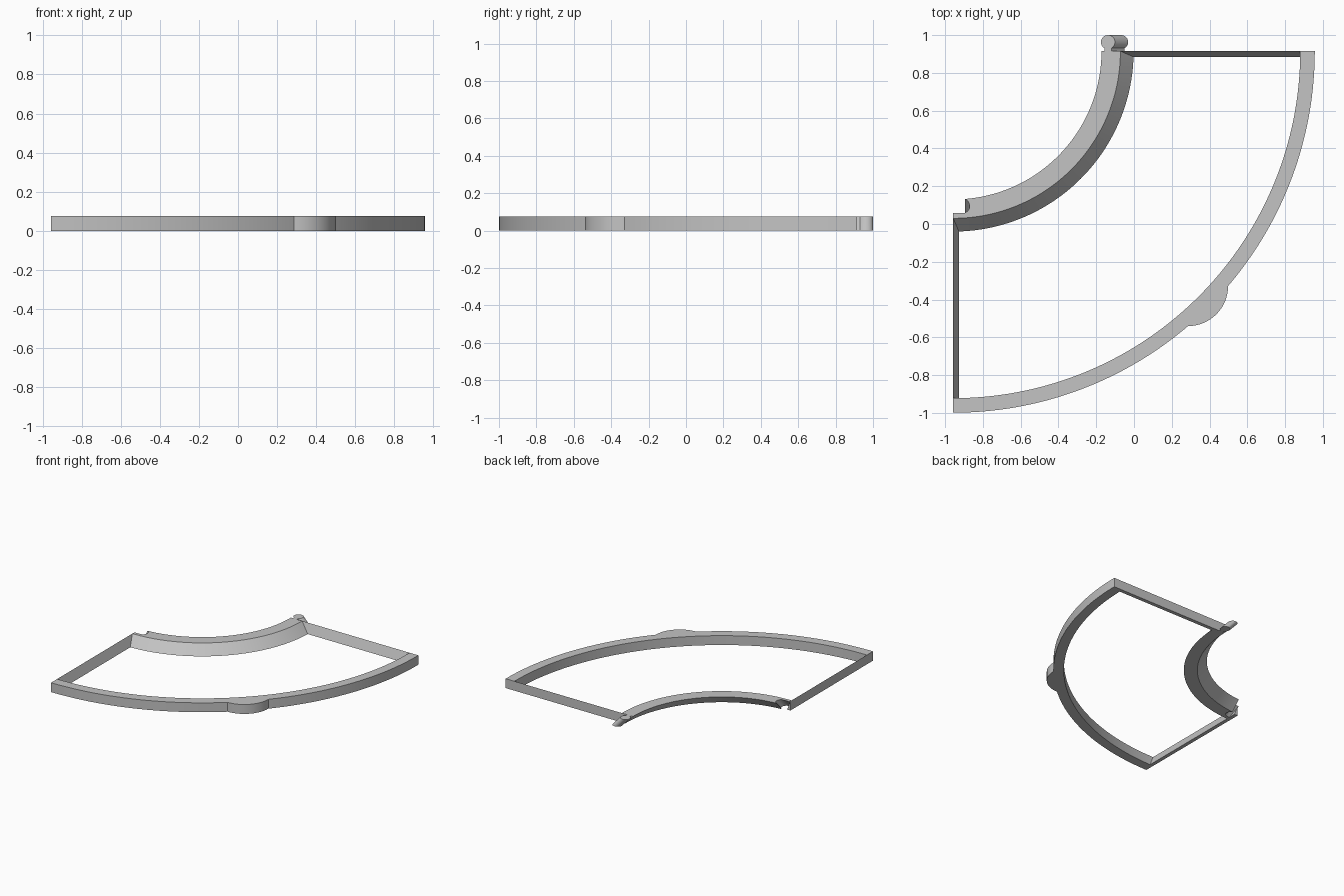
import bpy, bmesh
from math import sin, cos, radians, sqrt

if "Cube" in bpy.data.objects:
    bpy.data.objects.remove(bpy.data.objects["Cube"])

CX, CY = -0.957, 0.915      # shared centre of both arcs
H = 0.075                   # height of the frame
LEAN = 0.07                 # outward lean of the hub rim at its base
R_OUT, R_WALL = 1.914, 1.837
HUB_IN, HUB_OUT = 0.785, 0.885

gray = bpy.data.materials.new("light_gray")
gray.use_nodes = True
gray.diffuse_color = (0.55, 0.55, 0.55, 1)
gray.node_tree.nodes["Principled BSDF"].inputs["Base Color"].default_value = (0.55, 0.55, 0.55, 1)


def loft(name, sections):
    """Skin a closed solid through a list of matching point rings."""
    bm = bmesh.new()
    rings = [[bm.verts.new(p) for p in s] for s in sections]
    n = len(rings[0])
    for a, b in zip(rings, rings[1:]):
        for i in range(n):
            j = (i + 1) % n
            bm.faces.new((a[i], a[j], b[j], b[i]))
    bm.faces.new(rings[0])
    bm.faces.new(rings[-1])
    bmesh.ops.recalc_face_normals(bm, faces=bm.faces)
    mesh = bpy.data.meshes.new(name)
    bm.to_mesh(mesh)
    bm.free()
    mesh.materials.append(gray)
    ob = bpy.data.objects.new(name, mesh)
    bpy.context.collection.objects.link(ob)
    return ob


def sweep(name, profile, steps):
    """Sweep a (radius, z) profile through the quarter turn."""
    sections = []
    for i in range(steps + 1):
        a = radians(-90 + 90 * i / steps)
        sections.append([(CX + r * cos(a), CY + r * sin(a), z) for r, z in profile(a)])
    return loft(name, sections)


def smooth(ob):
    bpy.ops.object.select_all(action='DESELECT')
    ob.select_set(True)
    bpy.context.view_layer.objects.active = ob
    bpy.ops.object.shade_smooth_by_angle(angle=radians(30))


# Outer rim with a rounded finger grip bulging at its middle
def rim_profile(a):
    reach, bulge = 1.757, 0.213
    d = a - radians(-45)
    r = R_OUT
    under = bulge ** 2 - (reach * sin(d)) ** 2
    if under > 0:
        r = max(r, reach * cos(d) + sqrt(under))
    return [(R_WALL, 0), (r, 0), (r, H), (R_WALL, H)]


outer_rim = sweep("outer_rim", rim_profile, 180)

# Leaning inner rim around the hub
hub_rim = sweep("hub_rim", lambda a: [(HUB_IN + LEAN, 0), (HUB_OUT + LEAN, 0),
                                      (HUB_OUT, H), (HUB_IN, H)], 72)

# Side bars, wedge shaped with the slope facing inwards
WEDGE = [(0, 0), (0.03, 0), (0, H)]
loft("back_bar", [[(CX + r, CY - t, z) for t, z in WEDGE] for r in (0.87, 1.85)])
loft("right_bar", [[(CX + t, CY - r, z) for t, z in WEDGE] for r in (0.87, 1.85)])


# Keyhole outline: distance along the radius and distance past the rim end
def keyhole(radius, spread, foot):
    pts = []
    for i in range(33):
        a = radians(-spread + (180 + 2 * spread) * i / 32)
        pts.append((0.819 + radius * cos(a), 0.048 + radius * sin(a)))
    neck = radius * cos(radians(spread))
    return pts + [(0.819 - neck, foot), (0.819 + neck, foot)]


def lean(z):
    return LEAN * (1 - z / H)


# Hinge knob, leaning with the hub rim
knob = loft("hinge_knob", [[(CX + r + lean(z), CY + e, z) for r, e in keyhole(0.037, 60, 0)]
                           for z in (0, H)])

# Matching socket cut in the other end of the hub rim
cutter = loft("socket_cutter", [[(CX + e, CY - r - lean(z), z) for r, e in keyhole(0.039, 0, -0.02)]
                                for z in (-0.02, H + 0.02)])
cutter.hide_render = True
cutter.hide_viewport = True
cut = hub_rim.modifiers.new("socket", 'BOOLEAN')
cut.operation = 'DIFFERENCE'
cut.solver = 'EXACT'
cut.object = cutter
bpy.context.view_layer.update()
baked = bpy.data.meshes.new_from_object(hub_rim.evaluated_get(bpy.context.evaluated_depsgraph_get()))
hub_rim.modifiers.clear()
hub_rim.data = baked
bpy.data.objects.remove(cutter)

for part in (outer_rim, hub_rim, knob):
    smooth(part)
